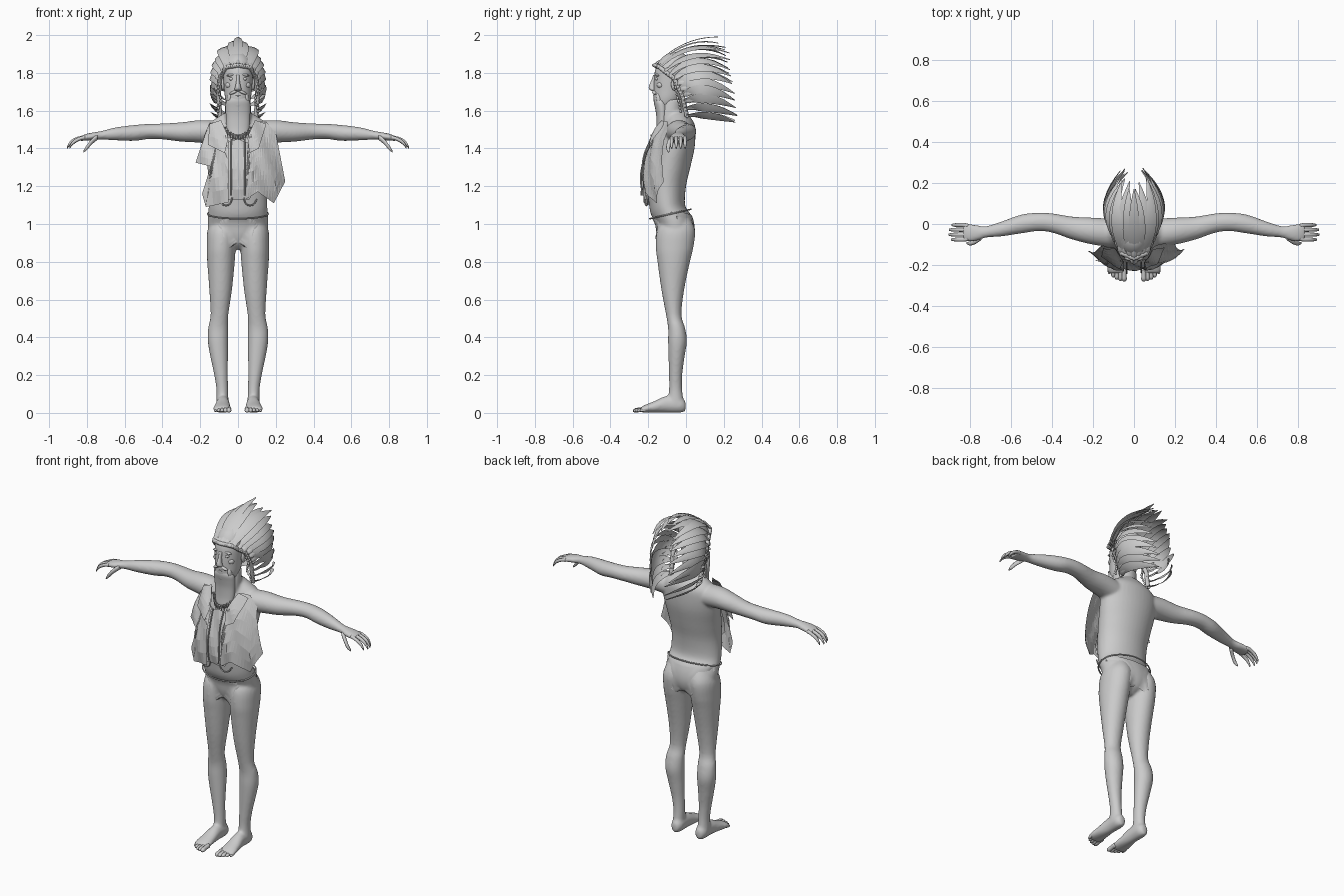
import bpy, bmesh, math, random
from mathutils import Vector, Matrix

random.seed(4)
AXES = {'x': ((0, 1, 0), (0, 0, 1)), 'y': ((1, 0, 0), (0, 0, 1)), 'z': ((1, 0, 0), (0, 1, 0))}


def finish(name, bm, smooth=True):
    bmesh.ops.recalc_face_normals(bm, faces=bm.faces)
    me = bpy.data.meshes.new(name)
    bm.to_mesh(me)
    bm.free()
    for p in me.polygons:
        p.use_smooth = smooth
    ob = bpy.data.objects.new(name, me)
    bpy.context.collection.objects.link(ob)
    return ob


def sample(keys, t):
    """Linear lookup along a list of equally spaced points."""
    f = min(max(t, 0), 1) * (len(keys) - 1)
    i = min(int(f), len(keys) - 2)
    return Vector(keys[i]).lerp(Vector(keys[i + 1]), f - i)


def loft(bm, rings, axis, side=1, n=24, steps=4):
    """Closed skin over ellipses (x, y, z, radius_a, radius_b), splined between."""
    pts = []
    for i in range(len(rings) - 1):
        p = [rings[max(0, min(len(rings) - 1, i + k))] for k in (-1, 0, 1, 2)]
        for s in range(steps):
            t = s / steps
            pts.append([0.5 * (2 * b + (c - a) * t + (2*a - 5*b + 4*c - d) * t * t
                        + (3*b - a - 3*c + d) * t ** 3) for a, b, c, d in zip(*p)])
    pts.append(rings[-1])
    u, v = (Vector(a) for a in AXES[axis])
    loops = []
    for x, y, z, ra, rb in pts:
        ring = []
        for k in range(n):
            a = 2 * math.pi * k / n
            co = Vector((x, y, z)) + u * max(ra, .001) * math.cos(a) + v * max(rb, .001) * math.sin(a)
            co.x *= side
            ring.append(bm.verts.new(co))
        loops.append(ring)
    for a, b in zip(loops, loops[1:]):
        for k in range(n):
            bm.faces.new((a[k], a[(k + 1) % n], b[(k + 1) % n], b[k]))
    bm.faces.new(loops[0])
    bm.faces.new(loops[-1])


def ball(bm, loc, size, rot=0, seg=12):
    m = Matrix.Translation(loc) @ Matrix.Rotation(rot, 4, 'Y') @ Matrix.Diagonal((*size, 1))
    bmesh.ops.create_uvsphere(bm, u_segments=seg, v_segments=max(6, seg // 2), radius=1, matrix=m)


def sheet(name, outline, depth, cuts=5, smooth=False):
    """Cloth panel drawn in x, z and pushed to y = depth(x, z)."""
    bm = bmesh.new()
    bm.faces.new([bm.verts.new((x, 0, z)) for x, z in outline])
    bmesh.ops.triangulate(bm, faces=bm.faces)
    bmesh.ops.subdivide_edges(bm, edges=bm.edges, cuts=cuts, use_grid_fill=True)
    for v in bm.verts:
        v.co.y = depth(v.co.x, v.co.z)
    return finish(name, bm, smooth)


def cord(name, pts, radius):
    cu = bpy.data.curves.new(name, 'CURVE')
    cu.dimensions = '3D'
    cu.bevel_depth, cu.bevel_resolution, cu.resolution_u = radius, 2, 6
    sp = cu.splines.new('BEZIER')
    sp.bezier_points.add(len(pts) - 1)
    for b, p in zip(sp.bezier_points, pts):
        b.co = p
        b.handle_left_type = b.handle_right_type = 'AUTO'
    ob = bpy.data.objects.new(name, cu)
    bpy.context.collection.objects.link(ob)


# body: torso, neck, legs and arms fused into one skin
bm = bmesh.new()
loft(bm, [(0, -.06, .865, .03, .04), (0, -.055, .9, .1, .08), (0, -.055, .95, .152, .097),
          (0, -.06, 1, .16, .1), (0, -.08, 1.05, .158, .105), (0, -.1, 1.1, .155, .095),
          (0, -.103, 1.2, .153, .103), (0, -.085, 1.3, .162, .108), (0, -.06, 1.4, .175, .105),
          (0, -.045, 1.48, .18, .095), (0, -.035, 1.53, .155, .08), (0, -.04, 1.57, .1, .06),
          (0, -.05, 1.6, .05, .045)], 'z', n=40)
loft(bm, [(0, -.08, 1.4, .05, .06), (0, -.09, 1.48, .06, .062), (0, -.085, 1.57, .07, .065),
          (0, -.075, 1.66, .066, .06)], 'z')
for s in (-1, 1):
    loft(bm, [(.075, -.045, 1.04, .05, .06), (.083, -.052, .97, .078, .1), (.089, -.06, .88, .077, .1),
              (.09, -.065, .8, .073, .086), (.092, -.07, .65, .06, .06), (.098, -.065, .52, .047, .041),
              (.105, -.05, .45, .053, .045), (.106, -.045, .38, .054, .05), (.1, -.05, .3, .047, .043),
              (.09, -.055, .2, .036, .035), (.083, -.055, .12, .031, .035), (.083, -.055, .05, .033, .045)],
         'z', s)
    loft(bm, [(.08, -.002, .035, .018, .025), (.08, -.03, .043, .034, .042), (.08, -.1, .046, .035, .045),
              (.083, -.17, .031, .043, .03), (.085, -.215, .022, .047, .021), (.085, -.24, .016, .042, .014)],
         'y', s)
    loft(bm, [(.1, -.045, 1.48, .07, .065), (.2, -.035, 1.49, .066, .06), (.3, -.02, 1.487, .056, .051),
              (.4, .005, 1.49, .047, .042), (.47, .01, 1.49, .045, .04), (.55, 0, 1.482, .046, .042),
              (.65, -.025, 1.477, .036, .034), (.72, -.038, 1.47, .028, .023), (.76, -.043, 1.465, .036, .021),
              (.8, -.043, 1.46, .044, .018), (.835, -.04, 1.452, .042, .013)], 'x', s)
body = finish('body', bm)
rm = body.modifiers.new('fuse', 'REMESH')
rm.mode, rm.voxel_size, rm.use_smooth_shade = 'VOXEL', .008, True
sm = body.modifiers.new('soften', 'SMOOTH')
sm.factor, sm.iterations = .5, 4

# fingers, thumbs and toes
for s, label in ((-1, 'right'), (1, 'left')):
    bm = bmesh.new()
    for y, dx in ((-.076, -.012), (-.052, 0), (-.028, -.002), (-.005, -.014)):
        loft(bm, [(.81, y * .9 - .004, 1.458, .011, .011), (.85 + dx, y, 1.452, .01, .01),
                  (.885 + dx, y, 1.432, .009, .011), (.905 + dx, y, 1.405, .005, .007)], 'x', s, 10)
    loft(bm, [(.745, -.062, 1.46, .016, .016), (.775, -.085, 1.435, .013, .016),
              (.8, -.095, 1.405, .01, .014), (.817, -.092, 1.385, .005, .006)], 'x', s, 10)
    finish(label + '_fingers', bm)
    bm = bmesh.new()
    for i in range(5):
        x, tip, r = .048 + i * .018, -.28 + i * i * .0022, .013 - i * .0012
        loft(bm, [(x, -.215, .02, r, r), (x, tip + .03, .016, r * .9, r), (x, tip + .01, .013, r, r * .9),
                  (x, tip, .011, r * .4, r * .4)], 'y', s, 10)
    finish(label + '_toes', bm)

# head with nose, brow, eyes, ears
bm = bmesh.new()
loft(bm, [(0, -.115, 1.59, .025, .03), (0, -.11, 1.62, .052, .055), (0, -.098, 1.66, .067, .073),
          (0, -.088, 1.71, .073, .083), (0, -.083, 1.76, .077, .086), (0, -.072, 1.82, .08, .09),
          (0, -.06, 1.87, .066, .075), (0, -.055, 1.9, .04, .045), (0, -.055, 1.91, .005, .005)], 'z', n=32)
loft(bm, [(0, -.163, 1.79, .01, .01), (0, -.17, 1.76, .009, .014), (0, -.178, 1.73, .014, .019),
          (0, -.176, 1.712, .019, .018), (0, -.165, 1.702, .01, .01)], 'z', n=14)
for s in (-1, 1):
    ball(bm, (s * .034, -.152, 1.768), (.014, .012, .009))
    ball(bm, (s * .036, -.151, 1.789), (.025, .013, .007), s * .15)
    ball(bm, (s * .045, -.135, 1.735), (.022, .02, .018))
    ball(bm, (s * .079, -.06, 1.74), (.01, .02, .035))
finish('head', bm)

# moustache and beard
bm = bmesh.new()
for s in (-1, 1):
    ball(bm, (s * .022, -.166, 1.698), (.027, .013, .008), s * .4)
    ball(bm, (s * .045, -.142, 1.67), (.012, .018, .03), s * -.2)
ball(bm, (0, -.164, 1.68), (.02, .01, .006))
loft(bm, [(0, -.14, 1.677, .04, .028), (0, -.135, 1.65, .062, .036), (0, -.128, 1.615, .066, .036),
          (0, -.125, 1.57, .064, .032), (0, -.128, 1.51, .06, .028), (0, -.142, 1.465, .045, .018),
          (0, -.148, 1.45, .02, .008)], 'z')
finish('beard', bm)

# tooth necklace
bm = bmesh.new()
for i in range(11):
    a = (i - 5) / 5
    m = Matrix.Translation((a * .07, -.18 + .05 * a * a, 1.455 + .04 * a * a)) @ Matrix.Rotation(math.pi, 4, 'X')
    bmesh.ops.create_cone(bm, cap_ends=True, segments=6, radius1=.008, radius2=.001, depth=.035, matrix=m)
finish('necklace_teeth', bm, False)

# briefs wrapped on the body
panel_f = [(-.157, 1.065), (-.08, 1.035), (0, 1.022), (.08, 1.035), (.157, 1.065), (.15, 1.02),
           (.09, .95), (.03, .87), (-.03, .87), (-.09, .95), (-.15, 1.02)]
panel_b = [(-.157, 1.065), (0, 1.06), (.157, 1.065), (.155, 1), (.11, .92), (.03, .87),
           (-.03, .87), (-.11, .92), (-.155, 1)]
for name, outline, y0, k in (('briefs_front', panel_f, -.185, 4.5), ('briefs_back', panel_b, .06, -4.5)):
    ob = sheet(name, outline, lambda x, z: y0 + k * x * x, 8, True)
    sw = ob.modifiers.new('wrap', 'SHRINKWRAP')
    sw.target, sw.offset = body, .004
cord('waistband', [(.161 * math.cos(a), -.083 + .109 * math.sin(a), 1.053 + .025 * math.sin(a))
                   for a in [i * math.pi / 8 for i in range(17)]], .004)

# ragged open vest: overlapping cloth panels
VEST_Y = [(-.225, 0, 0), (-.238, 0, 0), (-.233, 0, 0), (-.215, 0, 0), (-.185, 0, 0), (-.13, 0, 0)]


def vest_y(off):
    return lambda x, z: (sample(VEST_Y, (z - 1.1) / .45).x + 1.75 * x * x + off
                         + .005 * math.sin(x * 60 + z * 25))


sheet('vest_right', [(-.05, 1.44), (-.09, 1.54), (-.15, 1.535), (-.18, 1.46), (-.225, 1.325), (-.145, 1.305),
                     (-.19, 1.16), (-.17, 1.09), (-.05, 1.115)], vest_y(0))
sheet('vest_left', [(.05, 1.42), (.09, 1.545), (.15, 1.54), (.2, 1.485), (.23, 1.29), (.21, 1.27), (.25, 1.225),
                    (.19, 1.11), (.105, 1.17), (.04, 1.13)], vest_y(.004))
sheet('vest_middle', [(-.1, 1.42), (0, 1.45), (.08, 1.42), (.1, 1.2), (.06, 1.13), (-.06, 1.13), (-.12, 1.2)],
      vest_y(.012))
sheet('left_lapel', [(.05, 1.46), (.06, 1.375), (.11, 1.4), (.15, 1.53), (.09, 1.55)], vest_y(-.012))
sheet('right_lapel', [(-.05, 1.46), (-.07, 1.375), (-.16, 1.42), (-.15, 1.53), (-.09, 1.55)], vest_y(-.01))
for s in (-1, 1):
    cord('vest_cord', [(s * .035, vest_y(-.004)(s * .035, z), z) for z in (1.45, 1.35, 1.25, 1.15)], .004)
    cord('vest_loop', [(s * .03, -.22, 1.14), (s * .045, -.215, 1.105), (s * .075, -.207, 1.1),
                       (s * .1, -.2, 1.13)], .004)

# feather headdress: keys run from the brow to the nape
BASE = [(0, -.165, 1.84), (.06, -.14, 1.83), (.095, -.065, 1.77), (.102, -.02, 1.68), (.095, .005, 1.57)]
MID = [(0, -.01, 1.955), (.085, .03, 1.925), (.132, .07, 1.83), (.143, .1, 1.71), (.125, .12, 1.57)]
TIP = [(0, .17, 1.992), (.05, .23, 1.9), (.065, .245, 1.79), (.055, .265, 1.66), (.035, .275, 1.54)]
CORE = Vector((0, .04, 1.72))


def feather(bm, base, mid, tip, half, segs=10):
    ctrl = 2 * mid - (base + tip) / 2
    rows = []
    for i in range(segs + 1):
        t = i / segs
        p = base * (1 - t) ** 2 + ctrl * 2 * t * (1 - t) + tip * t * t
        tan = (ctrl - base) * (1 - t) + (tip - ctrl) * t
        out = (mid - CORE).normalized()
        across = tan.cross(out).normalized()
        w = half * min(1, .45 + 1.6 * t) * max(.06, 1 - t ** 4)
        rows.append([bm.verts.new(q) for q in (p - across * w - out * .004, p, p + across * w - out * .004)])
    for a, b in zip(rows, rows[1:]):
        for k in (0, 1):
            bm.faces.new((a[k], a[k + 1], b[k + 1], b[k]))


long_bm, short_bm, bead_bm = bmesh.new(), bmesh.new(), bmesh.new()
COUNT = 13
for i in range(COUNT):
    t = i / (COUNT - 1)
    for s in ((1,) if i == 0 else (-1, 1)):
        flip = Vector((s, 1, 1))
        b, m, e = (sample(k, t) * flip for k in (BASE, MID, TIP))
        m += (m - CORE).normalized() * .006 * (i % 2)
        if i:
            e += Vector((random.uniform(-.015, .015), random.uniform(-.02, .005), random.uniform(-.012, .012)))
        feather(long_bm, b, m, e, .028)
        out = (b - Vector((0, -.03, b.z))).normalized() * .008
        up = (m - b).normalized()
        feather(short_bm, b + out, b + out * 2 + up * .03, b + out + up * .065, .012, 5)
for i in range(25):
    for s in (-1, 1):
        b = sample(BASE, i / 24)
        out = (b - Vector((0, -.03, b.z))).normalized() * .006
        ball(bead_bm, (b + out) * Vector((s, 1, 1)), (.009, .009, .009), 0, 8)
for s in (-1, 1):
    for i in range(9):
        ball(bead_bm, (s * (.098 + .008 * math.sin(i)), -.06 + i * .004, 1.74 - i * .018), (.007, .007, .009), 0, 8)
finish('long_feathers', long_bm)
finish('short_feathers', short_bm)
finish('beads', bead_bm)
band = [sample(BASE, i / 8) for i in range(9)]
cord('headband', [p * Vector((-1, 1, 1)) for p in band[:0:-1]] + band, .012)
